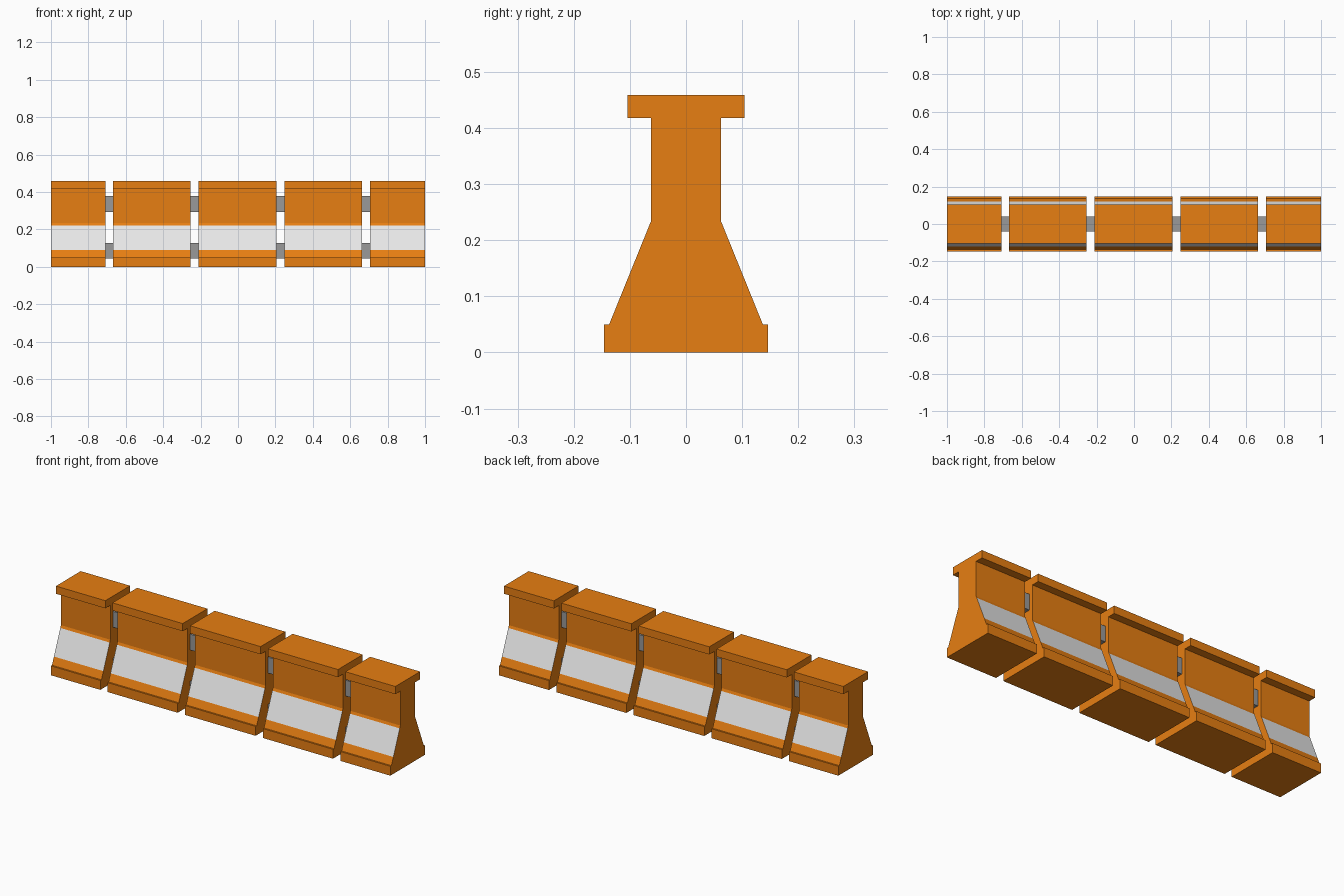
import bpy
import bmesh

cube = bpy.data.objects.get("Cube")
if cube:
    bpy.data.objects.remove(cube, do_unlink=True)


def make_material(name, rgb):
    mat = bpy.data.materials.new(name)
    mat.use_nodes = True
    mat.diffuse_color = (*rgb, 1)
    mat.node_tree.nodes["Principled BSDF"].inputs["Base Color"].default_value = (*rgb, 1)
    return mat


orange = make_material("safety orange", (0.8, 0.21, 0.006))
white = make_material("reflective white", (0.8, 0.8, 0.8))
grey = make_material("steel grey", (0.32, 0.32, 0.32))

# Half cross-section (y, z) from the foot to the cap
BAND_LOW, BAND_HIGH = 0.09, 0.222
FOOT, WAIST = (0.137, 0.05), (0.062, 0.235)


def on_slope(z):
    t = (z - FOOT[1]) / (WAIST[1] - FOOT[1])
    return (FOOT[0] + t * (WAIST[0] - FOOT[0]), z)


HALF = [(0.146, 0), (0.146, 0.05), FOOT, on_slope(BAND_LOW), on_slope(BAND_HIGH),
        WAIST, (0.062, 0.418), (0.104, 0.418), (0.104, 0.459)]
PROFILE = HALF + [(-y, z) for y, z in reversed(HALF)]


def extrude_profile(name, profile, x0, x1, materials):
    """Extrude a closed (y, z) profile along x."""
    bm = bmesh.new()
    face = bm.faces.new([bm.verts.new((x0, y, z)) for y, z in profile])
    result = bmesh.ops.extrude_face_region(bm, geom=[face], use_keep_orig=True)
    verts = [g for g in result["geom"] if isinstance(g, bmesh.types.BMVert)]
    bmesh.ops.translate(bm, verts=verts, vec=(x1 - x0, 0, 0))
    bmesh.ops.recalc_face_normals(bm, faces=bm.faces)
    # Painted band on both slopes
    if len(materials) > 1:
        for f in bm.faces:
            z = f.calc_center_median().z
            if abs(f.normal.x) < 0.5 and f.normal.z > 0.1 and BAND_LOW < z < BAND_HIGH:
                f.material_index = 1
    mesh = bpy.data.meshes.new(name)
    bm.to_mesh(mesh)
    bm.free()
    for mat in materials:
        mesh.materials.append(mat)
    obj = bpy.data.objects.new(name, mesh)
    bpy.context.collection.objects.link(obj)
    return obj


# Barrier segments between the gaps
GAPS = [(-0.709, -0.667), (-0.253, -0.21), (0.206, 0.249), (0.662, 0.706)]
starts = [-1] + [g[1] for g in GAPS]
ends = [g[0] for g in GAPS] + [1]
for i, (a, b) in enumerate(zip(starts, ends), 1):
    extrude_profile(f"barrier_segment_{i}", PROFILE, a, b, [orange, white])

# Upper and lower connector blocks bridging each gap
for i, (a, b) in enumerate(GAPS, 1):
    for level, low, high in (("lower", 0.044, 0.128), ("upper", 0.294, 0.378)):
        block = [(0.041, low), (0.041, high), (-0.041, high), (-0.041, low)]
        extrude_profile(f"{level}_connector_{i}", block, a - 0.01, b + 0.01, [grey])
